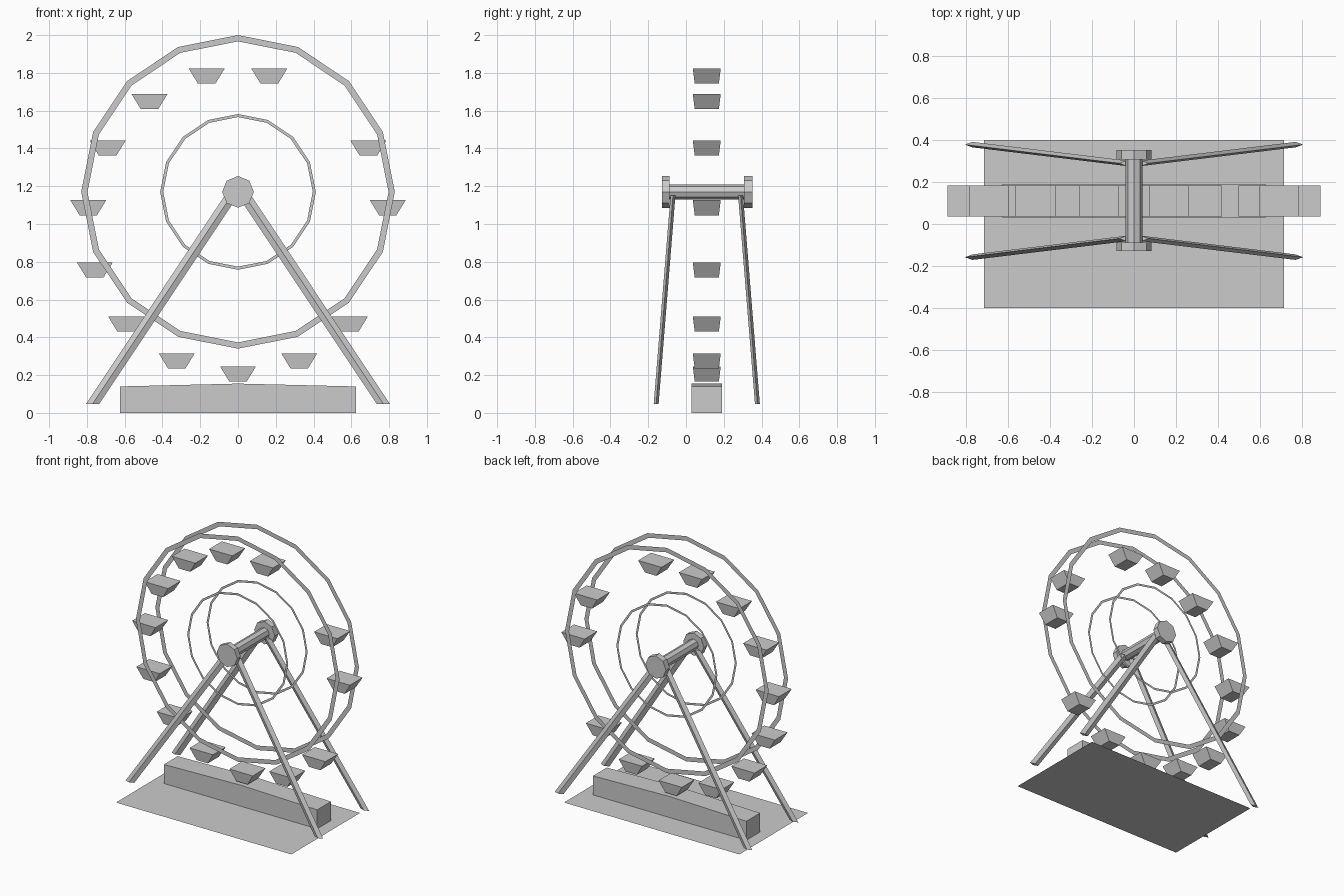
import bpy, math

if "Cube" in bpy.data.objects:
    bpy.data.objects.remove(bpy.data.objects["Cube"])

CY = 0.11      # middle of the wheel in y
HUB_Z = 1.17


def make(name, verts, faces, smooth=False):
    me = bpy.data.meshes.new(name)
    me.from_pydata(verts, [], faces)
    ob = bpy.data.objects.new(name, me)
    bpy.context.collection.objects.link(ob)
    for p in me.polygons:
        p.use_smooth = smooth
    return ob


def loft(name, sections):
    """Closed solid through sections with equal point counts."""
    n = len(sections[0])
    verts = [v for s in sections for v in s]
    faces = [tuple(range(n))[::-1], tuple(range(len(verts) - n, len(verts)))]
    for k in range(len(sections) - 1):
        for i in range(n):
            j = (i + 1) % n
            faces.append((k * n + i, k * n + j, (k + 1) * n + j, (k + 1) * n + i))
    return make(name, verts, faces)


def circle(r, y, n):
    return [(r * math.sin(2 * math.pi * i / n), y, HUB_Z + r * math.cos(2 * math.pi * i / n))
            for i in range(n)]


def flat_ring(name, r_out, r_in, y, n=16):
    verts = circle(r_out, y, n) + circle(r_in, y, n)
    make(name, verts, [(i, i + n, (i + 1) % n + n, (i + 1) % n) for i in range(n)])


def rect(cx, hx, hy, z):
    return [(cx - hx, CY - hy, z), (cx + hx, CY - hy, z),
            (cx + hx, CY + hy, z), (cx - hx, CY + hy, z)]


# ground plate
make("base_plate", [(-0.715, -0.4, 0), (0.715, -0.4, 0), (0.715, 0.4, 0), (-0.715, 0.4, 0)],
     [(0, 1, 2, 3)])

# boarding platform, top slightly raised in the middle
loft("platform", [[(x, 0.03, 0), (x, 0.19, 0), (x, 0.19, z), (x, 0.03, z)]
                  for x, z in ((-0.625, 0.14), (0, 0.155), (0.625, 0.14))])

# flat wheel rims, front and back
for tag, y in (("front", CY - 0.113), ("back", CY + 0.113)):
    flat_ring(tag + "_outer_rim", 0.83, 0.797, y)
    flat_ring(tag + "_inner_rim", 0.412, 0.396, y)

# axle and end hubs
loft("axle", [circle(0.04, -0.1, 8), circle(0.04, 0.32, 8)])
loft("front_hub", [circle(0.084, -0.128, 8), circle(0.084, -0.088, 8)])
loft("back_hub", [circle(0.084, 0.308, 8), circle(0.084, 0.352, 8)])


# splayed legs with diamond section
def diamond(x, y, z):
    return [(x - 0.035, y, z), (x, y - 0.013, z), (x + 0.035, y, z), (x, y + 0.013, z)]


for sx, xname in ((-1, "left"), (1, "right")):
    for sy, yname in ((-1, "front"), (1, "back")):
        loft(f"{yname}_{xname}_leg", [diamond(sx * 0.77, CY + sy * 0.268, 0.047),
                                      diamond(sx * 0.035, CY + sy * 0.179, 1.15)])

# hanging seats on 15 places, two on the right are empty
for k in range(15):
    if k in (3, 6):
        continue
    a = math.radians(24 * k)
    x, top = 0.797 * math.sin(a), 1.043 - 0.797 * math.cos(a)
    loft("seat", [rect(x, 0.046, 0.064, top - 0.08), rect(x, 0.095, 0.074, top)])
